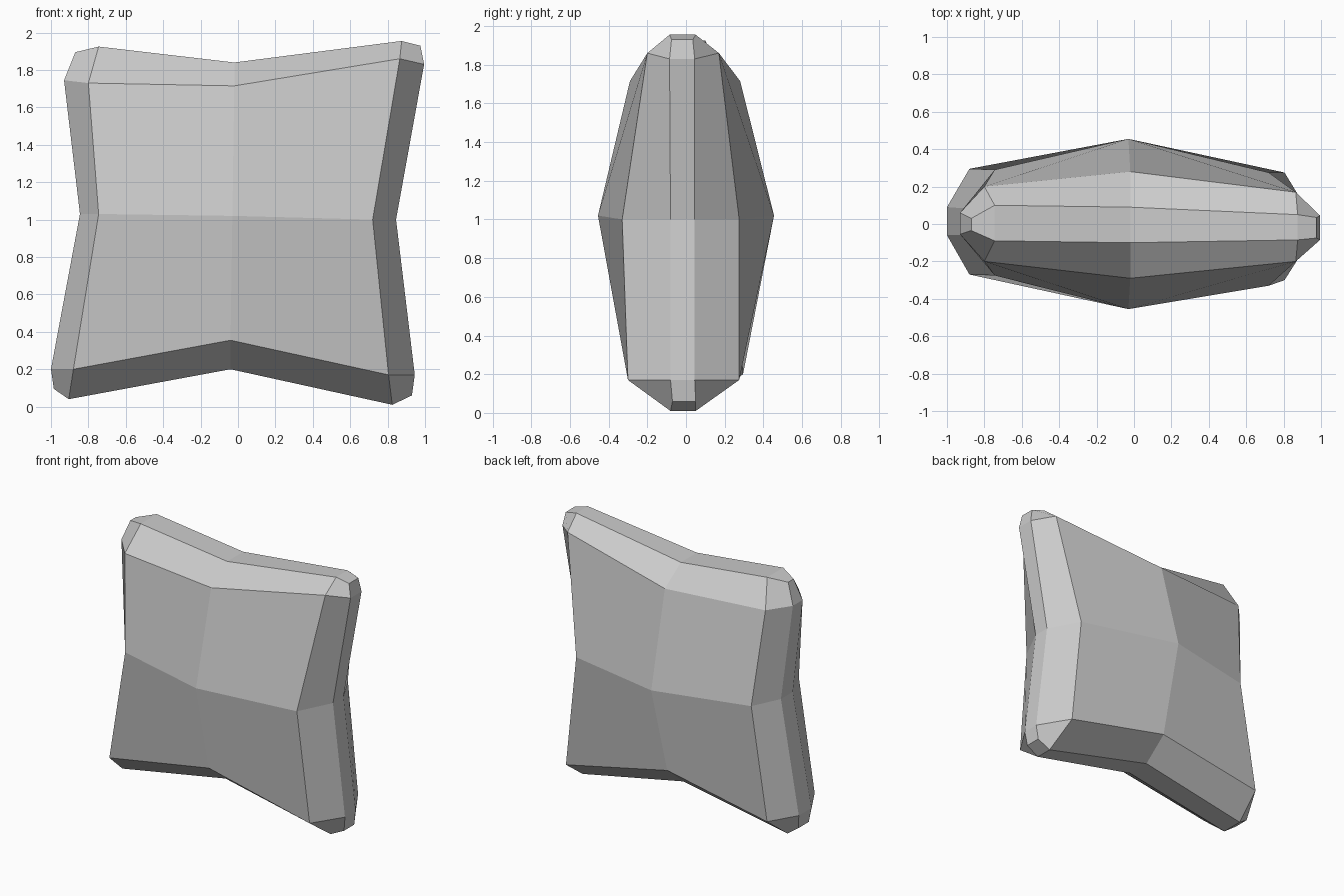
import bpy
import bmesh

cube = bpy.data.objects.get("Cube")
if cube:
    bpy.data.objects.remove(cube, do_unlink=True)

# Each point is (x, z, front y, back y).
# Ring runs clockwise from the upper corner at -x: every entry pairs a panel
# border point with the rim points that surround it (three at a corner).
centre = (-.03, 1.02, -.455, .455)
ring = [
    ((-.8, 1.73, -.2, .2),
     [(-.93, 1.745, -.055, .06), (-.87, 1.895, -.035, .03), (-.745, 1.925, -.09, .1)]),
    ((-.02, 1.715, -.29, .28), [(-.02, 1.84, -.1, .09)]),
    ((.865, 1.86, -.2, .17),
     [(.875, 1.955, -.085, .05), (.975, 1.93, -.075, .035), (.995, 1.83, -.085, .045)]),
    ((.72, 1, -.33, .275), [(.845, 1, -.08, .045)]),
    ((.805, .17, -.3, .275),
     [(.945, .17, -.08, .045), (.93, .06, -.07, .05), (.825, .01, -.08, .05)]),
    ((-.04, .355, -.29, .28), [(-.04, .2, -.09, .09)]),
    ((-.88, .2, -.27, .295),
     [(-.905, .04, -.08, .09), (-.985, .095, -.05, .07), (-1, .2, -.06, .09)]),
    ((-.745, 1.03, -.275, .29), [(-.845, 1.03, -.06, .08)]),
]


def build_half(bm, side):
    """Make one panel and its bevelled border; return the open rim loop."""
    def vert(point):
        return bm.verts.new((point[0], point[2 + side], point[1]))

    middle = vert(centre)
    border = [vert(inner) for inner, outer in ring]
    rims = [[vert(p) for p in outer] for inner, outer in ring]
    count = len(ring)

    # four panel quarters, each folded from the centre to its corner
    for i in range(0, count, 2):
        bm.faces.new((middle, border[i - 1], border[i], border[i + 1]))

    # sloping border strips and corner facets
    for i in range(count):
        j = (i + 1) % count
        bm.faces.new((border[i], rims[i][-1], rims[j][0], border[j]))
        if len(rims[i]) > 1:
            bm.faces.new([border[i]] + rims[i])
    return [v for rim in rims for v in rim]


# cushion: two halves joined by a narrow band
bm = bmesh.new()
front_rim = build_half(bm, 0)
back_rim = build_half(bm, 1)
for i in range(len(front_rim)):
    bm.faces.new((front_rim[i - 1], front_rim[i], back_rim[i], back_rim[i - 1]))
bmesh.ops.recalc_face_normals(bm, faces=bm.faces)

mesh = bpy.data.meshes.new("cushion")
bm.to_mesh(mesh)
bm.free()
cushion = bpy.data.objects.new("cushion", mesh)
bpy.context.collection.objects.link(cushion)

# plain grey fabric
fabric = bpy.data.materials.new("grey fabric")
fabric.use_nodes = True
colour = (.6, .6, .6, 1)
fabric.diffuse_color = colour
fabric.node_tree.nodes["Principled BSDF"].inputs["Base Color"].default_value = colour
mesh.materials.append(fabric)
